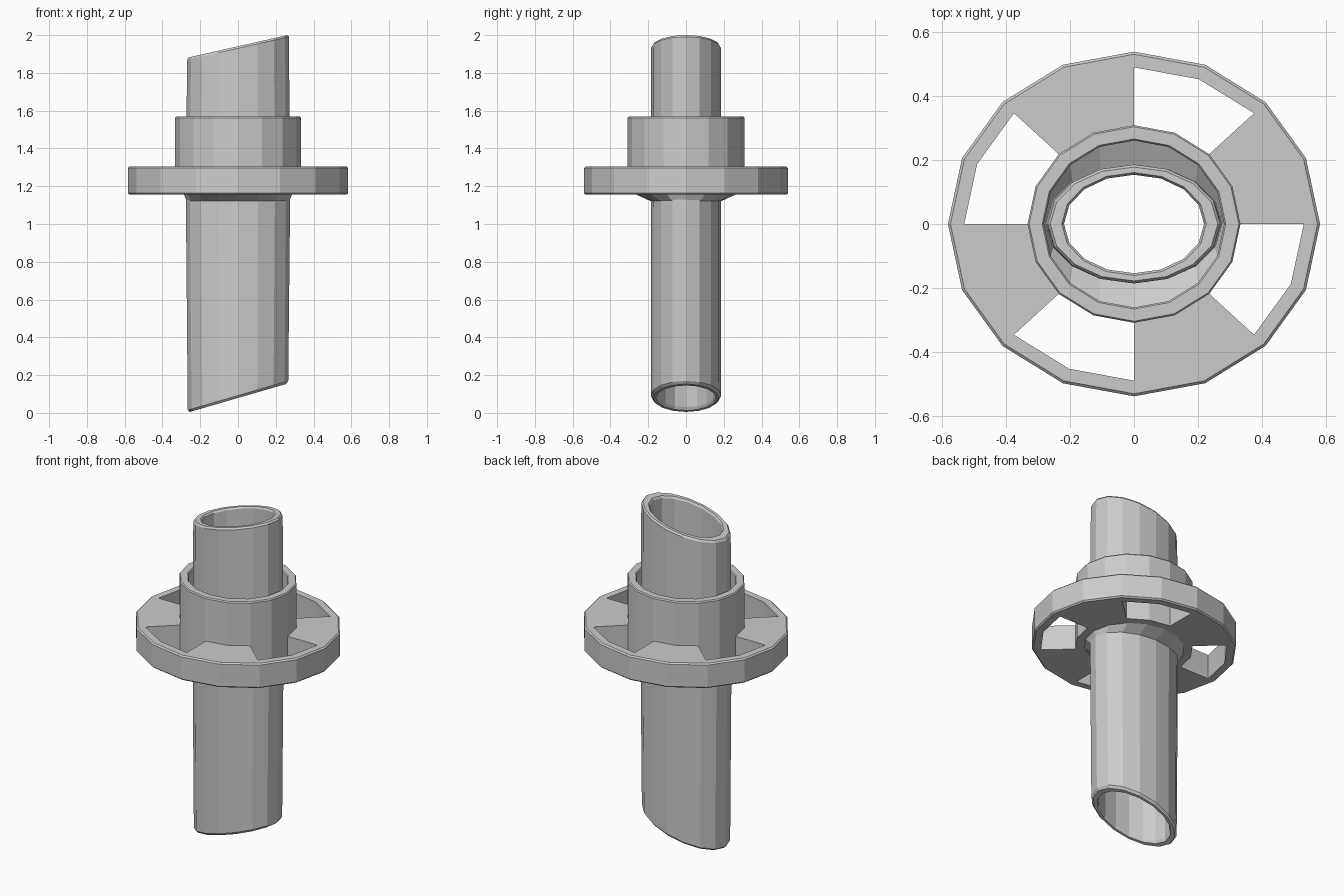
import bpy, bmesh, math

if "Cube" in bpy.data.objects:
    bpy.data.objects.remove(bpy.data.objects["Cube"])

SIDES = 16


def finish(bm, name):
    bmesh.ops.recalc_face_normals(bm, faces=bm.faces)
    mesh = bpy.data.meshes.new(name)
    bm.to_mesh(mesh)
    bm.free()
    obj = bpy.data.objects.new(name, mesh)
    bpy.context.collection.objects.link(obj)
    return obj


def ring(bm, rx, ry, z, slope=0.0):
    """Elliptical vertex loop; slope tilts it along x."""
    pts = []
    for i in range(SIDES):
        a = 2 * math.pi * i / SIDES
        x, y = rx * math.cos(a), ry * math.sin(a)
        pts.append(bm.verts.new((x, y, z + slope * x)))
    return pts


def lathe(name, profile):
    """Join the rings of a closed wall profile into a hollow solid."""
    bm = bmesh.new()
    rings = [ring(bm, *p) for p in profile]
    for j, a in enumerate(rings):
        b = rings[(j + 1) % len(rings)]
        for i in range(SIDES):
            k = (i + 1) % SIDES
            bm.faces.new((a[i], a[k], b[k], b[i]))
    return finish(bm, name)


# Oval tube with slanted, chamfered ends and a slight swell at the flange
TOP, BOT = 0.226, 0.29
lathe("tube", [
    (0.255, 0.175, 0.079, BOT), (0.266, 0.186, 0.092, BOT),
    (0.276, 0.186, 1.125), (0.274, 0.186, 1.30),
    (0.270, 0.186, 1.930, TOP), (0.262, 0.178, 1.941, TOP),
    (0.226, 0.161, 1.941, TOP), (0.219, 0.154, 1.930, TOP),
    (0.222, 0.155, 0.095, BOT), (0.228, 0.160, 0.079, BOT),
])

# Collar cup, tapering in to the tube underneath
lathe("collar", [
    (0.272, 0.184, 1.120), (0.285, 0.262, 1.155), (0.333, 0.309, 1.155),
    (0.333, 0.309, 1.562), (0.328, 0.304, 1.569),
    (0.287, 0.266, 1.569), (0.282, 0.261, 1.562),
    (0.282, 0.261, 1.190), (0.272, 0.184, 1.155),
])

# Flange: rim plus four spokes, leaving four openings of two segments each
bm = bmesh.new()
Z0, Z1 = 1.155, 1.305
inner = ring(bm, 0.333, 0.309, Z0)
mid = ring(bm, 0.531, 0.490, Z0)
outer = ring(bm, 0.582, 0.539, Z0)
for i in range(SIDES):
    k = (i + 1) % SIDES
    bm.faces.new((mid[i], outer[i], outer[k], mid[k]))
    if i % 4 < 2:
        bm.faces.new((inner[i], mid[i], mid[k], inner[k]))
bmesh.ops.delete(bm, geom=[v for v in bm.verts if not v.link_faces], context='VERTS')
ext = bmesh.ops.extrude_face_region(bm, geom=bm.faces[:], use_keep_orig=True)
for g in ext["geom"]:
    if isinstance(g, bmesh.types.BMVert):
        g.co.z = Z1


def on_outline(v):
    return (v.co.x / 0.582) ** 2 + (v.co.y / 0.539) ** 2 > 0.99


rim = [e for e in bm.edges if all(on_outline(v) for v in e.verts)
       and abs(e.verts[0].co.z - e.verts[1].co.z) < 1e-4]
bmesh.ops.recalc_face_normals(bm, faces=bm.faces)
bmesh.ops.bevel(bm, geom=rim, offset=0.008, segments=1, affect='EDGES')
finish(bm, "flange")
